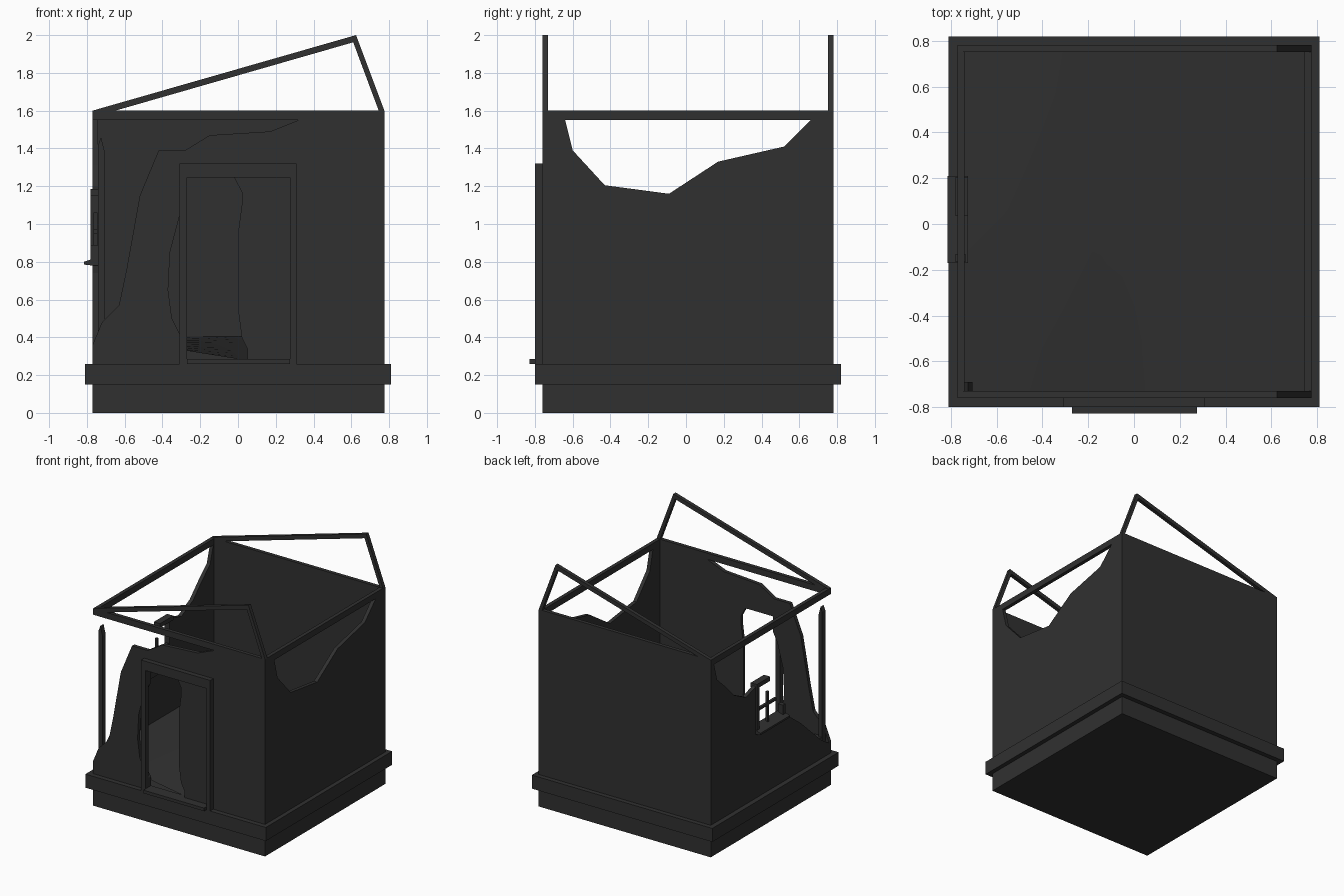
import bpy, bmesh
from mathutils import Vector

if "Cube" in bpy.data.objects:
    bpy.data.objects.remove(bpy.data.objects["Cube"])

mat = bpy.data.materials.new("charcoal")
mat.diffuse_color = (0.03, 0.03, 0.03, 1)
mat.use_nodes = True
mat.node_tree.nodes["Principled BSDF"].inputs["Base Color"].default_value = mat.diffuse_color

# outer wall faces, wall thickness
X0, X1, Y0, Y1, T = -0.77, 0.775, -0.76, 0.782, 0.03


def finish(name, bm):
    bmesh.ops.recalc_face_normals(bm, faces=bm.faces)
    me = bpy.data.meshes.new(name)
    bm.to_mesh(me)
    bm.free()
    me.materials.append(mat)
    ob = bpy.data.objects.new(name, me)
    bpy.context.collection.objects.link(ob)
    return ob


def box(name, x0, x1, y0, y1, z0, z1):
    bm = bmesh.new()
    bmesh.ops.create_cube(bm, size=1)
    for v in bm.verts:
        v.co = Vector((x0 + (v.co.x + .5) * (x1 - x0),
                       y0 + (v.co.y + .5) * (y1 - y0),
                       z0 + (v.co.z + .5) * (z1 - z0)))
    return finish(name, bm)


def panel(name, pts, axis, a, b):
    """Extrude an outline (u, z) between a and b along x or y."""
    def at(u, z, d):
        return (d, u, z) if axis == 'x' else (u, d, z)
    bm = bmesh.new()
    f = bm.faces.new([bm.verts.new(at(u, z, a)) for u, z in pts])
    r = bmesh.ops.extrude_face_region(bm, geom=[f], use_keep_orig=True)
    vs = [g for g in r['geom'] if isinstance(g, bmesh.types.BMVert)]
    bmesh.ops.translate(bm, verts=vs, vec=at(0, 0, b - a))
    bmesh.ops.triangulate(bm, faces=[f for f in bm.faces if len(f.verts) > 4])
    return finish(name, bm)


# foundation and ledge
box("foundation", X0, X1, Y0, Y1, 0, 0.15)
box("ledge", -0.81, 0.81, -0.80, 0.82, 0.15, 0.26)

# earth floor, rising to the back and left
bm = bmesh.new()
bmesh.ops.create_grid(bm, x_segments=8, y_segments=8, size=0.5)
for v in bm.verts:
    x = X0 + T + (v.co.x + .5) * (X1 - X0 - 2 * T)
    y = Y0 + T + (v.co.y + .5) * (Y1 - Y0 - 2 * T)
    left = max(0, -x / 0.74)
    v.co = (x, y, 0.285 + 0.12 * (1 - (0.5 - v.co.y) * (1 - left)))
floor = finish("earth_floor", bm)
floor.data.polygons.foreach_set("use_smooth", [True] * len(floor.data.polygons))

# broken front wall with door opening
panel("front_wall", [
    (X0, .26), (X0, .36), (-.72, .48), (-.63, .57), (-.59, .76), (-.52, 1.15),
    (-.42, 1.39), (-.28, 1.39), (-.15, 1.47), (.17, 1.49), (.32, 1.55),
    (X1, 1.55), (X1, .26), (.275, .26), (.275, 1.245), (-.27, 1.245),
    (-.27, 1.12), (-.31, 1.04), (-.36, .85), (-.37, .65), (-.35, .5),
    (-.31, .42), (-.27, .36), (-.27, .26)], 'y', Y0, Y0 + T)

# back wall, whole
box("back_wall", X0, X1, Y1 - T, Y1, .26, 1.55)

# broken side walls
panel("right_wall", [
    (Y0 + T, .26), (Y0 + T, 1.55), (-.64, 1.55), (-.60, 1.39), (-.43, 1.205),
    (-.09, 1.16), (.17, 1.33), (.52, 1.41), (.66, 1.55), (Y1 - T, 1.55),
    (Y1 - T, .26)], 'x', X1 - T, X1)
panel("left_wall", [
    (Y0 + T, .26), (Y0 + T, .35), (-.63, .415), (-.374, .647), (-.25, .74),
    (-.15, .78), (.19, .78), (.19, 1.17), (.33, 1.126), (.48, 1.2),
    (.59, 1.31), (.70, 1.41), (.74, 1.55), (Y1 - T, 1.55), (Y1 - T, .26)],
    'x', X0, X0 + T)

# ring beam on top of the walls
for name, ya, yb in (("front_beam", Y0, Y0 + T), ("back_beam", Y1 - T, Y1)):
    box(name, X0, X1, ya, yb, 1.55, 1.60)
for name, xa, xb in (("left_beam", X0, X0 + T), ("right_beam", X1 - T, X1)):
    box(name, xa, xb, Y0 + T, Y1 - T, 1.55, 1.60)

# gable rafters
for side, ya, yb in (("front", Y0, Y0 + T), ("back", Y1 - T, Y1)):
    panel(side + "_long_rafter",
          [(X0, 1.6), (.625, 2.0), (.61, 1.962), (-.65, 1.6)], 'y', ya, yb)
    panel(side + "_short_rafter",
          [(.625, 2.0), (X1, 1.6), (.745, 1.6), (.61, 1.962)], 'y', ya, yb)

# splintered corner post
panel("corner_post", [(-.74, .27), (-.74, 1.42), (-.725, 1.46), (-.705, 1.38),
                      (-.705, .27)], 'y', -.73, -.69)

# door frame, threshold and broken door leaf
panel("door_frame", [(-.31, .26), (-.31, 1.32), (.31, 1.32), (.31, .26),
                     (.275, .26), (.275, 1.245), (-.27, 1.245), (-.27, .26)],
      'y', -.80, Y0)
box("threshold", -.27, .275, -.828, Y0 + T, .26, .285)
panel("broken_door", [(.275, .285), (.275, 1.245), (-.02, 1.245), (.02, 1.17),
                      (.02, 1.1), (0, .95), (0, .55), (.02, .4), (.05, .34),
                      (.05, .285)], 'y', -.76, -.735)

# broken window: sill, jambs, head stub and glazing bars
panel("window_sill", [(-.815, .785), (-.815, .80), (-.725, .83), (-.725, .78),
                      (-.77, .78)], 'y', -.17, .21)
box("back_jamb", -.78, -.735, .17, .205, .80, 1.18)
box("front_jamb_stub", -.78, -.735, -.165, -.13, .80, .89)
box("window_head", -.78, -.725, .035, .205, 1.15, 1.185)
box("upright_bar", -.765, -.745, .025, .045, .80, 1.06)
box("cross_bar", -.765, -.745, -.07, .17, .95, .97)
